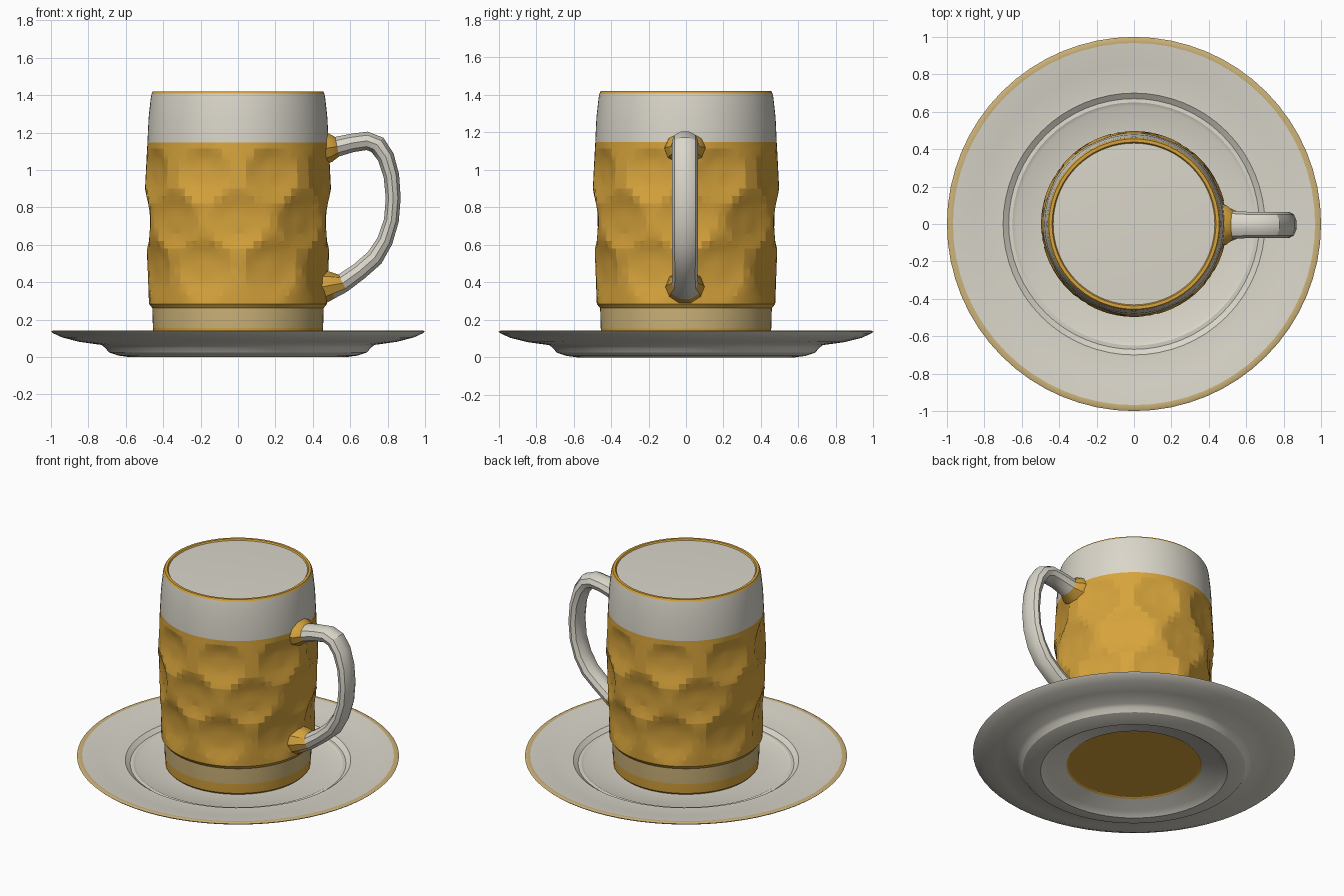
import bpy, bmesh, math
from mathutils import Vector

if "Cube" in bpy.data.objects:
    bpy.data.objects.remove(bpy.data.objects["Cube"])


def material(name, rgb):
    m = bpy.data.materials.new(name)
    m.diffuse_color = (*rgb, 1.0)
    m.use_nodes = True
    m.node_tree.nodes["Principled BSDF"].inputs["Base Color"].default_value = m.diffuse_color
    return m


MATS = [material("cream_white", (0.70, 0.67, 0.59)),
        material("amber_beer", (0.68, 0.37, 0.045)),
        material("pale_tan", (0.61, 0.45, 0.19))]
WHITE, AMBER, TAN = 0, 1, 2


def finish(bm, name, colour, angle):
    """Turn a bmesh into an object; colour(face) gives the material index."""
    bmesh.ops.recalc_face_normals(bm, faces=bm.faces)
    bm.normal_update()
    for f in bm.faces:
        f.material_index = colour(f)
    me = bpy.data.meshes.new(name)
    bm.to_mesh(me)
    bm.free()
    for m in MATS:
        me.materials.append(m)
    ob = bpy.data.objects.new(name, me)
    bpy.context.collection.objects.link(ob)
    if angle:
        bpy.ops.object.select_all(action='DESELECT')
        ob.select_set(True)
        bpy.context.view_layer.objects.active = ob
        bpy.ops.object.shade_smooth_by_angle(angle=math.radians(angle))
    return ob


def skin(bm, rings):
    """Bridge successive closed rings of vertices with quads."""
    for a, b in zip(rings, rings[1:]):
        n = len(a)
        for i in range(n):
            bm.faces.new((a[i], a[(i + 1) % n], b[(i + 1) % n], b[i]))


def lathe(name, profile, segs, colour, push=lambda a, z: 0.0, angle=0):
    """Revolve (radius, height) points, capping both ends at the axis."""
    bm = bmesh.new()
    rings = []
    for r, z in profile:
        ring = []
        for i in range(segs):
            a = 2 * math.pi * i / segs
            rr = r - push(a, z)
            ring.append(bm.verts.new((rr * math.cos(a), rr * math.sin(a), z)))
        rings.append(ring)
    skin(bm, rings)
    for ring in (rings[0], rings[-1]):
        bm.faces.new(ring)
    return finish(bm, name, colour, angle)


def radius(f):
    c = f.calc_center_median()
    return max(math.hypot(v.co.x, v.co.y) for v in f.verts), c.z


# --- saucer: wide rim, stepped well, foot and recessed underside ---
def plate_colour(f):
    r, z = radius(f)
    r_in = min(math.hypot(v.co.x, v.co.y) for v in f.verts)
    if r_in > 0.965 and f.normal.z > 0:
        return TAN
    if r < 0.425 and z < 0.06:
        return AMBER
    return WHITE


plate = [(0.41, 0.052), (0.42, 0.045), (0.54, 0.028), (0.58, 0.0), (0.64, 0.008),
         (0.69, 0.025), (0.71, 0.05), (0.73, 0.065), (0.85, 0.082), (0.94, 0.105),
         (0.99, 0.128), (1.0, 0.137), (0.99, 0.142), (0.968, 0.141), (0.85, 0.122),
         (0.72, 0.108), (0.70, 0.108), (0.67, 0.086), (0.65, 0.088), (0.63, 0.078),
         (0.40, 0.076)]
lathe("saucer", plate, 64, plate_colour, angle=30)


# --- mug body: barrel with staggered rows of round dimples ---
WALL = [(0.43, 0.07), (0.45, 0.09), (0.455, 0.155), (0.458, 0.262), (0.476, 0.285),
        (0.484, 0.5), (0.497, 0.7), (0.497, 0.9), (0.488, 1.08), (0.484, 1.148),
        (0.484, 1.152), (0.478, 1.28), (0.467, 1.38), (0.462, 1.408)]
DIMPLE_ROWS = [(0.47, 0.5, 0.165), (0.725, 0.0, 0.155), (0.98, 0.5, 0.145)]
COUNT = 8


def dimple(a, z):
    step = 2 * math.pi / COUNT
    depth = 0.0
    for zc, shift, size in DIMPLE_ROWS:
        k = round((a + math.pi / 2) / step - shift) + shift
        da = (a + math.pi / 2 - k * step) * 0.49
        d = math.hypot(da, z - zc) / size
        if d < 1:
            depth = max(depth, 0.026 * min(1.0, 1.35 * (1 - d * d)))
    return depth


mug = []
for (r0, z0), (r1, z1) in zip(WALL, WALL[1:]):
    n = max(1, round((z1 - z0) / 0.04)) if 0.28 < z0 < 1.14 else 1
    mug += [(r0 + (r1 - r0) * i / n, z0 + (z1 - z0) * i / n) for i in range(n)]
mug += [WALL[-1], (0.455, 1.42), (0.438, 1.42), (0.43, 1.408)]


def mug_colour(f):
    z = f.calc_center_median().z
    if z > 1.409:
        return AMBER
    if z > 1.149:
        return WHITE
    return TAN if 0.157 < z < 0.262 else AMBER


lathe("mug_body", mug, 72, mug_colour, push=dimple, angle=12)

# --- foam surface inside the rim ---
lathe("foam_top", [(0.432, 1.40), (0.432, 1.411), (0.3, 1.415), (0.1, 1.417)], 72,
      lambda f: WHITE, angle=30)

# --- handle: swept oval tube, flaring into amber roots on the mug ---
# x, z, half thickness, half width
PATH = [(0.45, 1.115, 0.095, 0.115), (0.495, 1.12, 0.08, 0.105), (0.53, 1.125, 0.056, 0.075),
        (0.61, 1.145, 0.052, 0.07), (0.69, 1.156, 0.052, 0.07), (0.745, 1.135, 0.052, 0.07),
        (0.79, 1.07, 0.048, 0.07), (0.82, 0.97, 0.044, 0.07), (0.83, 0.85, 0.042, 0.07),
        (0.82, 0.73, 0.042, 0.07), (0.785, 0.62, 0.045, 0.07), (0.73, 0.53, 0.05, 0.068),
        (0.65, 0.46, 0.05, 0.066), (0.56, 0.395, 0.054, 0.07), (0.50, 0.385, 0.078, 0.095),
        (0.45, 0.375, 0.095, 0.105)]
bm = bmesh.new()
rings = []
SIDES = 10
for i, (x, z, t, w) in enumerate(PATH):
    p, q = PATH[max(i - 1, 0)], PATH[min(i + 1, len(PATH) - 1)]
    d = Vector((q[0] - p[0], 0, q[1] - p[1])).normalized()
    out = Vector((-d.z, 0, d.x))
    ring = []
    for s in range(SIDES):
        a = 2 * math.pi * (s + 0.5) / SIDES
        co = Vector((x, -0.005, z)) + out * (t * math.cos(a)) + Vector((0, w * math.sin(a), 0))
        ring.append(bm.verts.new(co))
    rings.append(ring)
skin(bm, rings)
bm.faces.new(rings[0])
bm.faces.new(rings[-1])


def handle_colour(f):
    c = f.calc_center_median()
    return AMBER if c.x < (0.54 if c.z < 0.8 else 0.525) else WHITE


finish(bm, "handle", handle_colour, 30)
